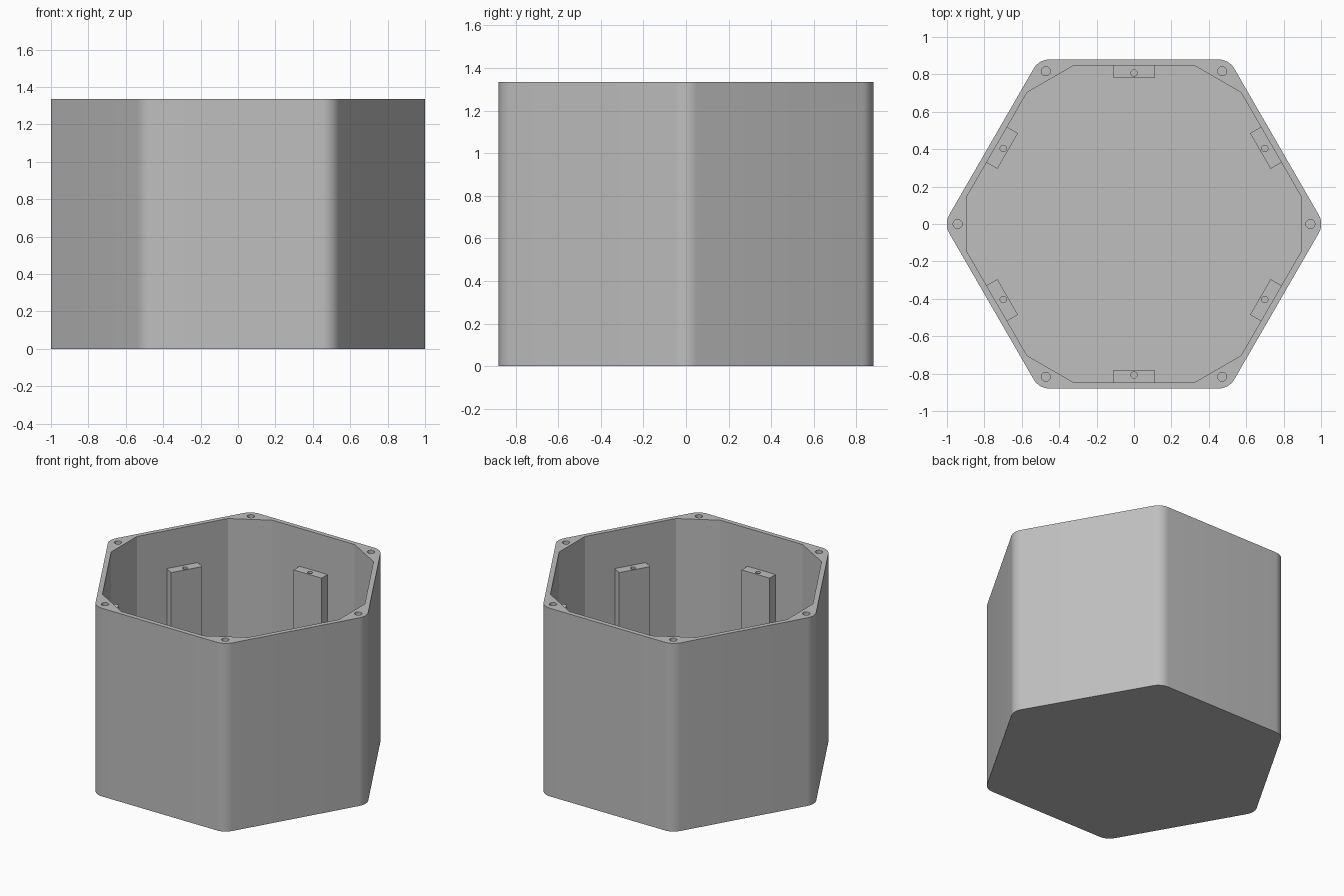
import bpy, bmesh, math
from mathutils import Matrix, Vector

if "Cube" in bpy.data.objects:
    bpy.data.objects.remove(bpy.data.objects["Cube"])

HEIGHT, FLOOR = 1.335, 0.033
APOTHEM, CORNER_R = 0.88, 0.10      # outer hexagon and its corner rounding
WALL_IN, CORNER_IN = 0.847, 0.895   # cavity distances to sides and to corner webs
BLOCK_TOP = 1.065

grey = bpy.data.materials.new("grey plastic")
grey.diffuse_color = (0.52, 0.52, 0.52, 1)
grey.use_nodes = True
grey.node_tree.nodes["Principled BSDF"].inputs["Base Color"].default_value = grey.diffuse_color


def polar(r, deg):
    return Vector((r * math.cos(math.radians(deg)), r * math.sin(math.radians(deg))))


def prism(name, points, z0, z1):
    """Extrude a counter-clockwise outline from z0 to z1."""
    bm = bmesh.new()
    base = bm.faces.new([bm.verts.new((p[0], p[1], z0)) for p in points])
    top = bmesh.ops.extrude_face_region(bm, geom=[base])["geom"]
    bmesh.ops.translate(bm, vec=(0, 0, z1 - z0),
                        verts=[v for v in top if isinstance(v, bmesh.types.BMVert)])
    bmesh.ops.recalc_face_normals(bm, faces=bm.faces)
    mesh = bpy.data.meshes.new(name)
    bm.to_mesh(mesh)
    bm.free()
    mesh.materials.append(grey)
    ob = bpy.data.objects.new(name, mesh)
    bpy.context.collection.objects.link(ob)
    return ob


def circle(center, r, n=32):
    return [Vector(center) + polar(r, 360 * i / n) for i in range(n)]


def cut(ob, cutter):
    """Subtract the cutter, apply, and discard it."""
    mod = ob.modifiers.new("cut", 'BOOLEAN')
    mod.operation, mod.solver, mod.object = 'DIFFERENCE', 'EXACT', cutter
    select(ob)
    bpy.ops.object.modifier_apply(modifier=mod.name)
    bpy.data.objects.remove(cutter)


def select(ob):
    bpy.ops.object.select_all(action='DESELECT')
    ob.select_set(True)
    bpy.context.view_layer.objects.active = ob


def smooth(ob):
    select(ob)
    bpy.ops.object.shade_smooth_by_angle(angle=math.radians(20))


# Hexagonal housing with rounded vertical corners
arc_centre = (APOTHEM - CORNER_R) / math.cos(math.radians(30))
outline = [polar(arc_centre, 60 * k) + polar(CORNER_R, 60 * k - 30 + 6 * i)
           for k in range(6) for i in range(11)]
housing = prism("housing", outline, 0, HEIGHT)

# Twelve-sided cavity: side walls alternate with flat corner webs
s30, c30 = 0.5, math.cos(math.radians(30))
half_web = (WALL_IN - CORNER_IN * c30) / s30
cavity = []
for k in range(6):
    for y in (-half_web, half_web):
        cavity.append((Matrix.Rotation(math.radians(60 * k), 2) @ Vector((CORNER_IN, y))))
cut(housing, prism("cavity_cutter", cavity, FLOOR, HEIGHT + 0.1))

# Screw holes in the rim corners
for k in range(6):
    cut(housing, prism("rim_hole_cutter", circle(polar(0.943, 60 * k), 0.024),
                       HEIGHT - 0.11, HEIGHT + 0.1))
smooth(housing)

# Mounting posts at the middle of each inner wall, each with a screw hole
for k in range(6):
    turn = Matrix.Rotation(math.radians(60 * k + 30), 2)
    rect = [turn @ Vector(p) for p in
            ((0.78, -0.11), (0.855, -0.11), (0.855, 0.11), (0.78, 0.11))]
    post = prism(f"mounting_post_{k + 1}", rect, FLOOR - 0.01, BLOCK_TOP)
    cut(post, prism("post_hole_cutter", circle(polar(0.807, 60 * k + 30), 0.017),
                    BLOCK_TOP - 0.11, BLOCK_TOP + 0.1))
    smooth(post)
